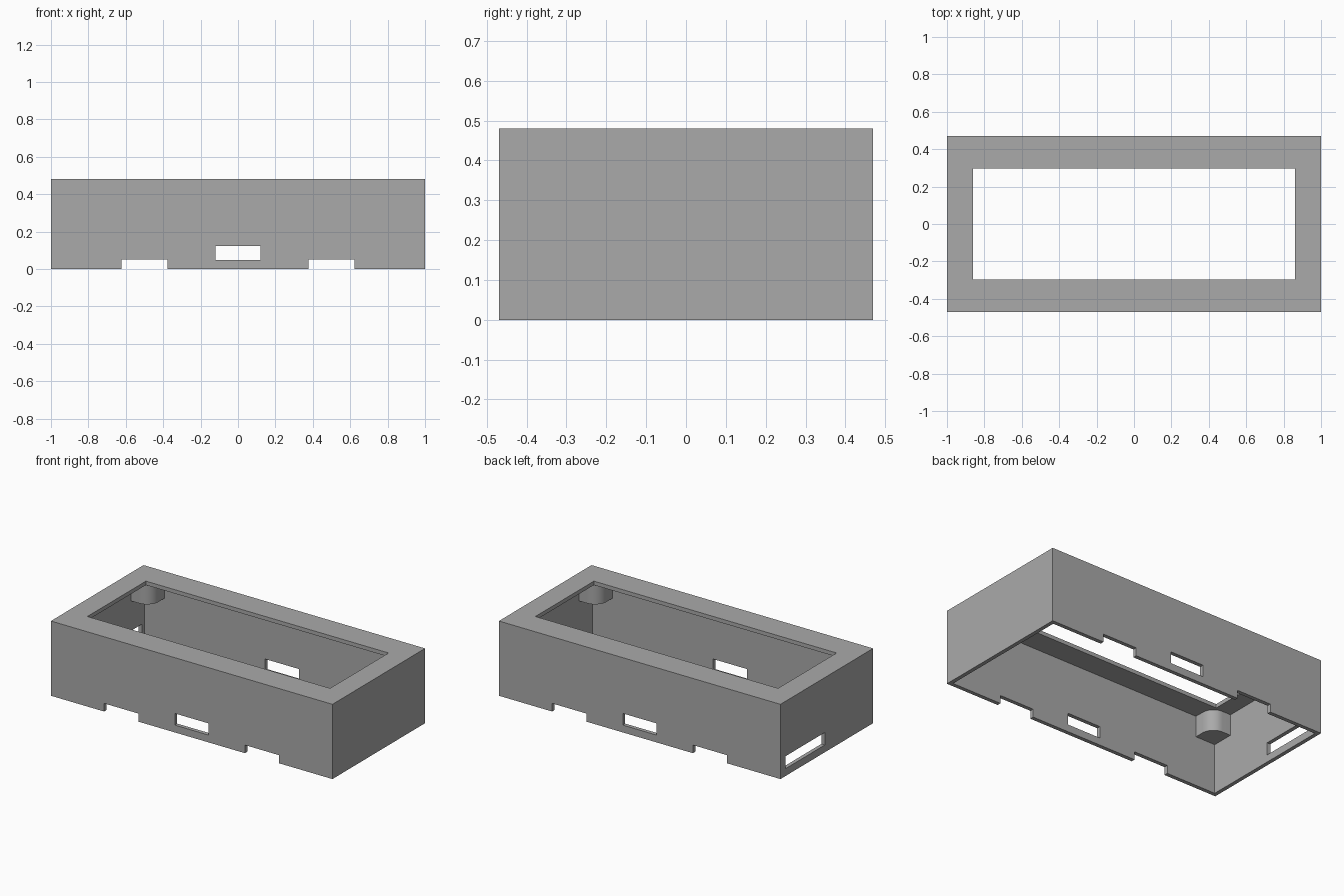
import bpy, bmesh
from math import sin, cos, pi

if "Cube" in bpy.data.objects:
    bpy.data.objects.remove(bpy.data.objects["Cube"], do_unlink=True)

W, D, H = 1.0, 0.47, 0.48      # half width, half depth, height
T = 0.025                      # wall and lid thickness

grey = bpy.data.materials.new("plain grey")
grey.use_nodes = True
grey.diffuse_color = (0.4, 0.4, 0.4, 1)
grey.node_tree.nodes["Principled BSDF"].inputs["Base Color"].default_value = (0.4, 0.4, 0.4, 1)


def prism(name, outline, z0, z1):
    """Extrude an xy outline from z0 to z1."""
    bm = bmesh.new()
    face = bm.faces.new([bm.verts.new((x, y, z0)) for x, y in outline])
    top = bmesh.ops.extrude_face_region(bm, geom=[face])["geom"]
    verts = [v for v in top if isinstance(v, bmesh.types.BMVert)]
    bmesh.ops.translate(bm, verts=verts, vec=(0, 0, z1 - z0))
    bmesh.ops.recalc_face_normals(bm, faces=bm.faces)
    mesh = bpy.data.meshes.new(name)
    bm.to_mesh(mesh)
    bm.free()
    mesh.materials.append(grey)
    obj = bpy.data.objects.new(name, mesh)
    bpy.context.collection.objects.link(obj)
    return obj


def box(name, x0, x1, y0, y1, z0, z1):
    return prism(name, [(x0, y0), (x1, y0), (x1, y1), (x0, y1)], z0, z1)


def cut(target, *bounds):
    """Remove a box from the target and discard the cutter."""
    cutter = box("cutter", *bounds)
    mod = target.modifiers.new("cut", "BOOLEAN")
    mod.operation, mod.solver, mod.object = "DIFFERENCE", "EXACT", cutter
    bpy.context.view_layer.objects.active = target
    bpy.ops.object.modifier_apply(modifier=mod.name)
    bpy.data.objects.remove(cutter, do_unlink=True)


# Hollow case, open below, with a rectangular opening in its top
case = box("case", -W, W, -D, D, 0, H)
cut(case, -W + T, W - T, -D + T, D - T, -0.1, H - T)
cut(case, -0.862, 0.862, -0.297, 0.297, 0.3, 0.6)

# Slots through the front and back walls
cut(case, -0.12, 0.12, -0.6, 0.6, 0.047, 0.122)
for x in (-0.5, 0.5):
    cut(case, x - 0.122, x + 0.122, -0.6, 0.6, -0.1, 0.052)

# Port in the right end wall
cut(case, -1.1, -0.9, 0.02, 0.42, 0.047, 0.127)

# Short screw posts under the lid, rounded toward the middle
S, R, N = 0.14, 0.08, 10
arc = [(S - R + R * cos(i * pi / 2 / N), S - R + R * sin(i * pi / 2 / N)) for i in range(N + 1)]
profile = [(-T / 2, -T / 2), (S, -T / 2)] + arc + [(-T / 2, S)]
for sx, side in ((1, "left"), (-1, "right")):
    for sy, end in ((1, "back"), (-1, "front")):
        outline = [(sx * (W - T - x), sy * (D - T - y)) for x, y in profile]
        post = prism(f"{end}_{side}_post", outline, 0.32, H - T / 2)
        bpy.ops.object.select_all(action="DESELECT")
        post.select_set(True)
        bpy.context.view_layer.objects.active = post
        bpy.ops.object.shade_smooth_by_angle()
